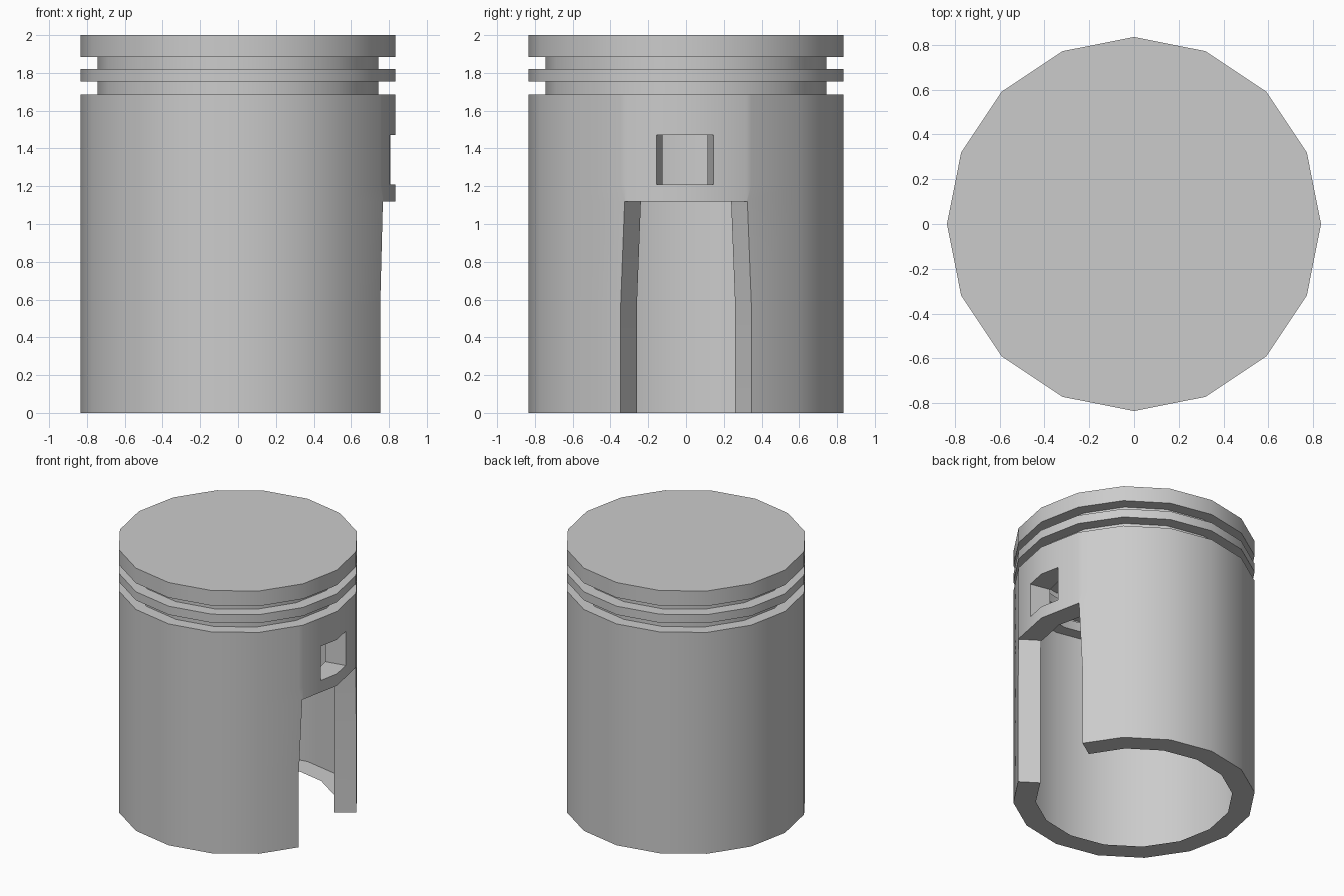
import bpy, bmesh
from math import sin, cos, pi

if "Cube" in bpy.data.objects:
    bpy.data.objects.remove(bpy.data.objects["Cube"])

SIDES = 16
R, GROOVE_R, WALL = 0.835, 0.745, 0.155
# (radius, z) outline from skirt bottom to crown, with two ring grooves
PROFILE = [(R, 0), (R, 1.685), (GROOVE_R, 1.685), (GROOVE_R, 1.755), (R, 1.755),
           (R, 1.82), (GROOVE_R, 1.82), (GROOVE_R, 1.885), (R, 1.885), (R, 2.0)]
SLOT_Y, SLOT_BEND, SLOT_TOP = 0.346, 0.57, 1.12
WIN_Y0, WIN_Y1, WIN_Z0, WIN_Z1 = -0.155, 0.145, 1.21, 1.47

# Revolved shell with a closed crown and open bottom
bm = bmesh.new()
rings = [[bm.verts.new((r * cos(2 * pi * i / SIDES), r * sin(2 * pi * i / SIDES), z))
          for i in range(SIDES)] for r, z in PROFILE]
for a, b in zip(rings, rings[1:]):
    for i in range(SIDES):
        j = (i + 1) % SIDES
        bm.faces.new((a[i], a[j], b[j], b[i]))
bm.faces.new(rings[-1])


def cut(co, no):
    """Slice only the right-hand wall of the skirt."""
    faces = [f for f in bm.faces
             if f.calc_center_median().x > 0.5 and f.calc_center_median().z < 1.68]
    geom = set(faces)
    for f in faces:
        geom.update(f.edges)
        geom.update(f.verts)
    bmesh.ops.bisect_plane(bm, geom=list(geom), dist=1e-5, plane_co=co, plane_no=no)


for z in (SLOT_BEND, SLOT_TOP, WIN_Z0, WIN_Z1):
    cut((0, 0, z), (0, 0, 1))
for y in (-SLOT_Y, WIN_Y0, WIN_Y1, SLOT_Y):
    cut((0, y, 0), (0, 1, 0))

# Remove the tall slot and the small window
doomed = []
for f in bm.faces:
    c = f.calc_center_median()
    if c.x < 0.5:
        continue
    in_slot = c.z < SLOT_TOP and abs(c.y) < SLOT_Y
    in_window = WIN_Z0 < c.z < WIN_Z1 and WIN_Y0 < c.y < WIN_Y1
    if in_slot or in_window:
        doomed.append(f)
bmesh.ops.delete(bm, geom=doomed, context='FACES')

# Taper the slot towards its top
for v in bm.verts:
    if v.co.x > 0.5 and abs(v.co.z - SLOT_TOP) < 1e-4 and abs(abs(v.co.y) - SLOT_Y) < 1e-3:
        shift = SLOT_Y - 0.325
        v.co.y -= shift if v.co.y > 0 else -shift
        v.co.x += shift * 0.668

bmesh.ops.recalc_face_normals(bm, faces=bm.faces)
if max(bm.faces, key=lambda f: f.calc_center_median().z).normal.z < 0:
    bmesh.ops.reverse_faces(bm, faces=bm.faces)
mesh = bpy.data.meshes.new("piston")
bm.to_mesh(mesh)
bm.free()
piston = bpy.data.objects.new("piston", mesh)
bpy.context.collection.objects.link(piston)
bpy.context.view_layer.objects.active = piston
piston.select_set(True)

# Thick rims around the bottom, slot and window
rim = piston.modifiers.new("rim", 'SOLIDIFY')
rim.thickness = WALL
rim.offset = -1
rim.use_rim = True
rim.use_rim_only = True
bpy.ops.object.modifier_apply(modifier=rim.name)
bpy.ops.object.shade_smooth_by_angle(angle=pi / 6)
